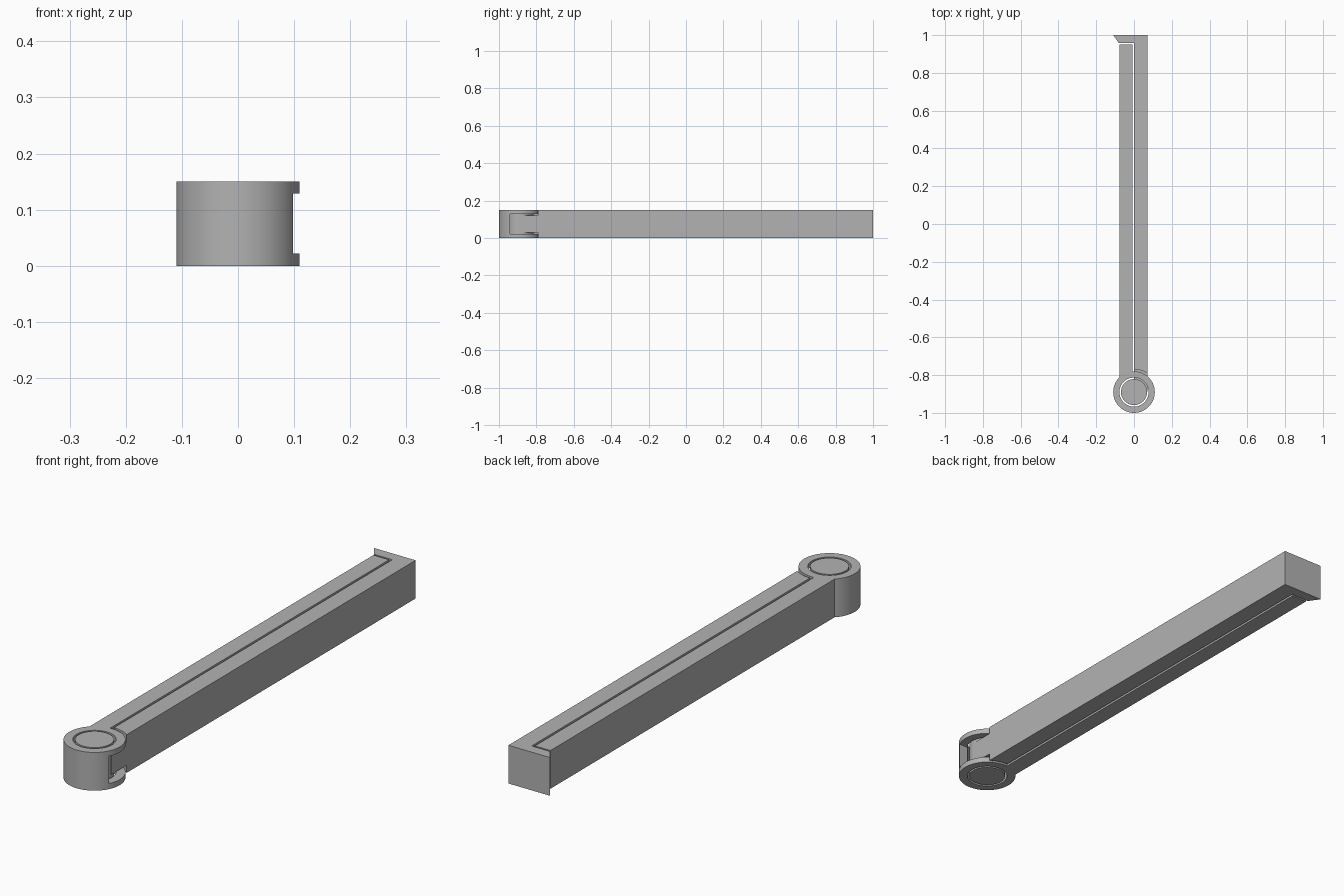
import bpy, bmesh
from math import cos, sin, acos, asin, pi, tau

cube = bpy.data.objects.get("Cube")
if cube:
    bpy.data.objects.remove(cube, do_unlink=True)

HEIGHT = 0.15
HINGE_Y = -0.89
BARREL_R, HOLE_R, PIN_R, CLEAR_R = 0.11, 0.077, 0.069, 0.121
OUTER_L, INNER_L = -0.077, -0.009      # latch arm sides
INNER_R, OUTER_R = 0.0, 0.071          # hook arm sides

grey = bpy.data.materials.new("plastic grey")
grey.use_nodes = True
colour = (0.45, 0.45, 0.45, 1)
grey.diffuse_color = colour
grey.node_tree.nodes["Principled BSDF"].inputs["Base Color"].default_value = colour


def arc(radius, start, end, steps):
    """Points on an arc around the hinge axis."""
    angles = [start + (end - start) * i / steps for i in range(steps + 1)]
    return [(radius * cos(a), HINGE_Y + radius * sin(a)) for a in angles]


def circle(radius):
    return arc(radius, 0, tau, 64)[:-1]


def rect(x0, x1, y0, y1):
    return [(x0, y0), (x1, y0), (x1, y1), (x0, y1)]


def extrude(name, outline, z0=0.0, z1=HEIGHT):
    """Upright prism over a plan outline."""
    bm = bmesh.new()
    base = bm.faces.new([bm.verts.new((x, y, z0)) for x, y in outline])
    top = bmesh.ops.extrude_face_region(bm, geom=[base])["geom"]
    moved = [v for v in top if isinstance(v, bmesh.types.BMVert)]
    bmesh.ops.translate(bm, verts=moved, vec=(0, 0, z1 - z0))
    bmesh.ops.recalc_face_normals(bm, faces=bm.faces)
    mesh = bpy.data.meshes.new(name)
    bm.to_mesh(mesh)
    bm.free()
    mesh.materials.append(grey)
    obj = bpy.data.objects.new(name, mesh)
    bpy.context.collection.objects.link(obj)
    return obj


def combine(target, operation, other):
    """Apply a boolean and discard the helper."""
    mod = target.modifiers.new(operation, 'BOOLEAN')
    mod.operation, mod.solver, mod.object = operation, 'EXACT', other
    bpy.context.view_layer.objects.active = target
    bpy.ops.object.modifier_apply(modifier=mod.name)
    bpy.data.objects.remove(other, do_unlink=True)


# Latch arm with hinge barrel: one outline, bored and slotted
barrel = arc(BARREL_R, acos(OUTER_L / BARREL_R), tau + acos(INNER_L / BARREL_R), 64)
latch_arm = extrude("latch_arm", barrel + [(INNER_L, 0.95), (OUTER_L, 0.95)])
combine(latch_arm, 'DIFFERENCE', extrude("bore", circle(HOLE_R), -0.1, 0.25))
combine(latch_arm, 'DIFFERENCE',
        extrude("swing_slot", rect(-0.004, 0.2, -0.94, -0.7), 0.022, 0.129))

# Hook arm with a concave heel that clears the barrel
heel = arc(CLEAR_R, pi / 2, acos(OUTER_R / CLEAR_R), 10)
hook = [(OUTER_R, 1.0), (-0.11, 1.0), (-0.08, 0.957), (INNER_R, 0.957)]
hook_arm = extrude("hook_arm", heel + hook)

# Neck through the slot and pin inside the barrel
combine(hook_arm, 'UNION',
        extrude("neck", rect(INNER_R, OUTER_R, HINGE_Y + 0.004, -0.74), 0.03, 0.121))
combine(hook_arm, 'UNION', extrude("hinge_pin", circle(PIN_R)))

# Smooth the curved walls, keep edges crisp
bpy.ops.object.select_all(action='DESELECT')
for obj in (latch_arm, hook_arm):
    obj.select_set(True)
    bpy.context.view_layer.objects.active = obj
bpy.ops.object.shade_smooth_by_angle(angle=pi / 6)
